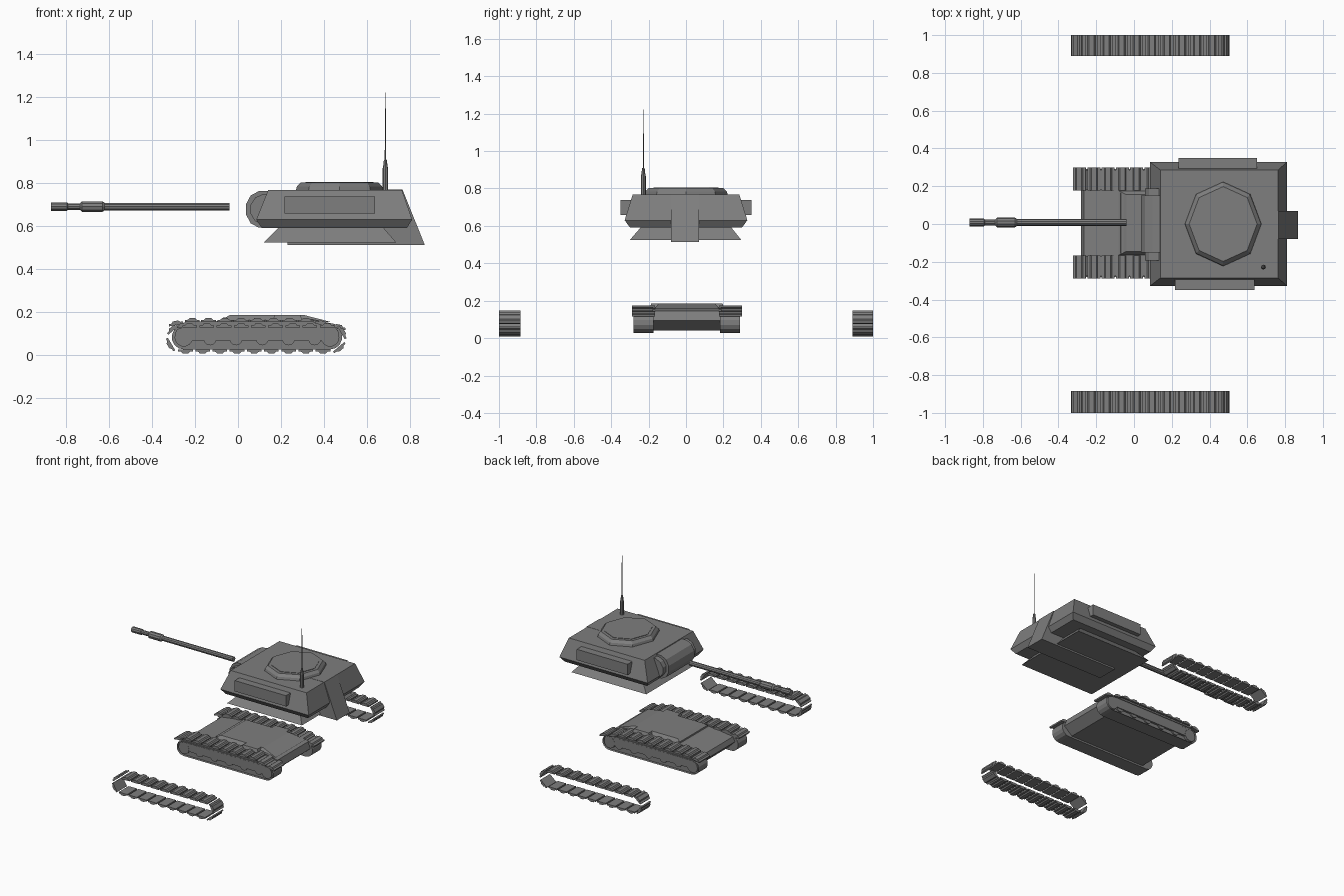
import bpy, bmesh, math
from mathutils import Matrix, Vector

if "Cube" in bpy.data.objects:
    bpy.data.objects.remove(bpy.data.objects["Cube"])

gray = bpy.data.materials.new("armour_gray")
gray.diffuse_color = (0.21, 0.21, 0.21, 1)
gray.use_nodes = True
gray.node_tree.nodes["Principled BSDF"].inputs["Base Color"].default_value = gray.diffuse_color


def finish(name, bm):
    bmesh.ops.recalc_face_normals(bm, faces=bm.faces)
    me = bpy.data.meshes.new(name)
    bm.to_mesh(me)
    bm.free()
    me.materials.append(gray)
    ob = bpy.data.objects.new(name, me)
    bpy.context.collection.objects.link(ob)
    return ob


def loft(bm, rings):
    """Closed skin through rings of equal point count, capped at both ends."""
    vs = [[bm.verts.new(p) for p in r] for r in rings]
    n = len(vs[0])
    for a, b in zip(vs, vs[1:]):
        for i in range(n):
            j = (i + 1) % n
            bm.faces.new((a[i], a[j], b[j], b[i]))
    return bm.faces.new(vs[0]), bm.faces.new(vs[-1])


def prism(name, pts, y0, y1):
    """Side profile in x, z stretched across y."""
    bm = bmesh.new()
    loft(bm, [[(x, y, z) for x, z in pts] for y in (y0, y1)])
    return finish(name, bm)


def tiers(name, levels):
    """Stacked rectangles: x0, x1, y0, y1, z."""
    bm = bmesh.new()
    loft(bm, [[(a, c, z), (b, c, z), (b, d, z), (a, d, z)] for a, b, c, d, z in levels])
    return finish(name, bm)


def lathe(name, steps, n, origin, axis="Z", sy=1.0, turn=0.0):
    """Round part from (distance, radius) steps along z, x or y."""
    ox, oy, oz = origin
    rings = []
    for d, r in steps:
        ring = []
        for i in range(n):
            t = 2 * math.pi * i / n + turn
            u, v = r * math.cos(t), r * math.sin(t) * sy
            off = {"Z": (u, v, d), "X": (d, u, v), "Y": (u, d, v)}[axis]
            ring.append((ox + off[0], oy + off[1], oz + off[2]))
        rings.append(ring)
    bm = bmesh.new()
    loft(bm, rings)
    return finish(name, bm)


def stadium(x0, x1, zc, r, n=7):
    right = [(x1 + r * math.sin(math.pi * i / n), zc - r * math.cos(math.pi * i / n)) for i in range(n + 1)]
    left = [(x0 - r * math.sin(math.pi * i / n), zc + r * math.cos(math.pi * i / n)) for i in range(n + 1)]
    return right + left


# Track link side profile: a plate with a raised cleat, outside is +z
LINK = [(-.034, -.006), (.034, -.006), (.034, .004), (.02, .005), (.013, .013),
        (-.013, .013), (-.02, .005), (-.034, .004)]


def links(name, frames, y0, y1):
    bm = bmesh.new()
    for x, z, ang in frames:
        c, s = math.cos(ang), math.sin(ang)
        loft(bm, [[(x + c * u - s * v, y, z + s * u + c * v) for u, v in LINK] for y in (y0, y1)])
    return finish(name, bm)


def loop_frames(x0, x1, zc, r, count):
    """Evenly spaced positions and angles around a track loop."""
    L, arc = x1 - x0, math.pi * r
    out = []
    for i in range(count):
        s = (i + .5) * (2 * L + 2 * arc) / count
        if s < L:
            out.append((x0 + s, zc + r, 0))
        elif s < L + arc:
            t = (s - L) / r
            out.append((x1 + r * math.sin(t), zc + r * math.cos(t), -t))
        elif s < 2 * L + arc:
            out.append((x1 - (s - L - arc), zc - r, math.pi))
        else:
            t = (s - 2 * L - arc) / r
            out.append((x0 - r * math.sin(t), zc - r * math.cos(t), math.pi - t))
    return out


# Loose track loops on both sides
for side, y0, y1 in (("right", -1.0, -.885), ("left", .89, 1.0)):
    links(side + "_loose_track", loop_frames(-.265, .435, .078, .057, 22), y0, y1)

# Hull body and raised deck
CY = .005
prism("hull_body", [(-.28, .10), (-.265, .135), (-.07, .162), (.35, .165), (.45, .145),
                    (.465, .095), (.40, .04), (-.22, .04)], CY - .185, CY + .185)
tiers("hull_deck", [(-.09, .43, CY - .175, CY + .175, .155), (-.04, .31, CY - .15, CY + .15, .186)])
tiers("glacis_panel", [(-.075, -.05, CY - .16, CY + .16, .15), (-.07, -.055, CY - .16, CY + .16, .176)])

for s, side in ((-1, "right"), (1, "left")):
    ya, yb = CY + s * .178, CY + s * .285
    # Running gear pod with a recessed outer side
    bm = bmesh.new()
    _, cap = loft(bm, [[(x, y, z) for x, z in stadium(-.252, .428, .083, .056)] for y in (ya, yb)])
    bmesh.ops.inset_region(bm, faces=[cap], thickness=.009)
    for v in cap.verts:
        v.co.y -= s * .02
    finish(side + "_pod", bm)
    prism(side + "_pod_panel", stadium(-.262, .44, .098, .03), yb - s * .03, yb - s * .004)
    # Road wheels and the larger end wheels
    for i in range(5):
        lathe(f"{side}_road_wheel_{i + 1}", [(0, .03), (s * .015, .03)], 12,
              (-.13 + i * .1215, yb - s * .025, .076), "Y")
    for x in (-.252, .428):
        lathe(side + "_end_wheel", [(0, .043), (s * .022, .043)], 14, (x, yb - s * .025, .083), "Y")
    # Links lying over the pod, drooping at both ends
    frames = []
    for i in range(11):
        x = -.288 + i * .0755
        drop = max(0, -.22 - x) * .2 + max(0, x - .33) * .22
        ang = .2 if x < -.22 else (-.22 if x > .33 else 0)
        frames.append((x, .160 - drop, ang))
    links(side + "_top_links", frames, CY + s * .172, CY + s * .294)
    prism(side + "_fender", [(-.30, .13), (.46, .125), (.35, .156), (-.24, .156)], ya, yb - s * .005)
    tiers(side + "_deck_box", [(.16, .30, CY + s * .12, CY + s * .20, .16),
                               (.17, .29, CY + s * .13, CY + s * .19, .186)])

# Turret shell, flared skirt and rear wedge
tiers("turret_shell", [(.11, .785, -.30, .30, .592), (.085, .81, -.328, .328, .63),
                       (.14, .762, -.285, .285, .768)])
tiers("turret_skirt", [(.12, .735, -.30, .295, .525), (.19, .675, -.24, .24, .594)])
prism("rear_wedge", [(.23, .513), (.868, .513), (.765, .77), (.23, .765)], -.08, .07)

# Stowage boxes on the turret sides
tiers("right_side_box", [(.217, .638, -.349, -.27, .658), (.217, .638, -.349, -.27, .738)])
tiers("left_side_box", [(.235, .652, .27, .35, .658), (.235, .652, .27, .35, .738)])

# Gun mantlet with smaller cheeks
def mantlet(name, x, z0, z1, y0, y1):
    h = z1 - z0
    prism(name, [(.18, z0), (x + .06, z0), (x + .022, z0 + h * .12), (x, z0 + h * .36),
                 (x, z0 + h * .64), (x + .022, z0 + h * .88), (x + .06, z1), (.18, z1)], y0, y1)


mantlet("mantlet", .037, .593, .763, -.15, .15)
mantlet("mantlet_cheeks", .058, .606, .75, -.193, .188)

# Cupola with an inner hatch
lathe("cupola", [(.76, .205), (.785, .198), (.803, .18)], 8, (.472, 0, 0), sy=1.1)
lathe("cupola_hatch", [(.80, .158), (.806, .158)], 8, (.472, 0, 0), sy=1.1)

# Gun barrel with sleeve and muzzle
lathe("gun_barrel", [(-.87, .021), (-.795, .021), (-.79, .016), (-.735, .016), (-.725, .026),
                     (-.63, .026), (-.62, .018), (-.04, .018)], 10, (0, .008, .691), "X")

# Antenna
lathe("antenna", [(.76, .013), (.865, .013), (.88, .010), (.908, .007), (.909, .003), (1.222, .0015)],
      8, (.685, -.228, 0))
